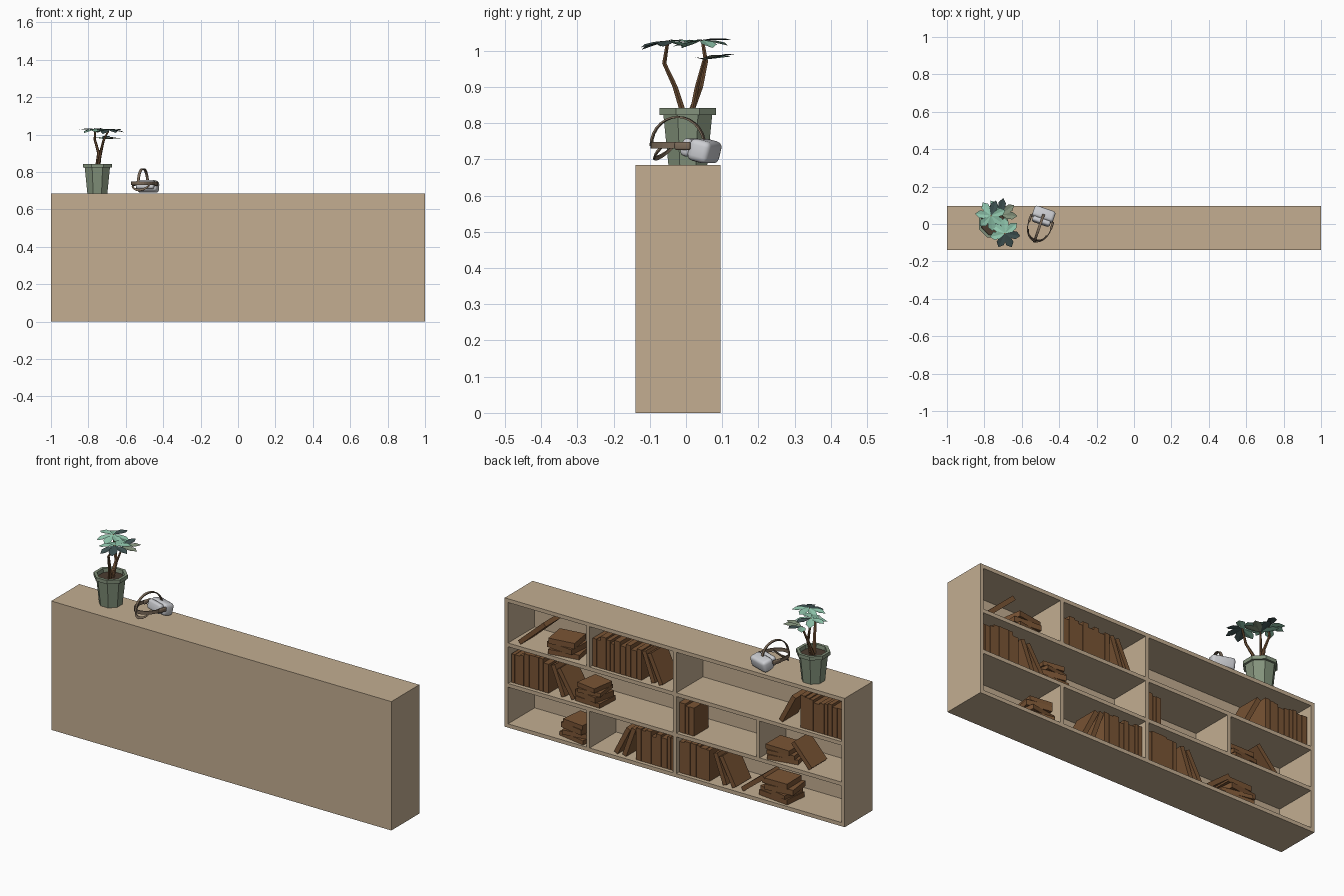
import bpy, bmesh, math, random
from mathutils import Matrix, Vector

if "Cube" in bpy.data.objects:
    bpy.data.objects.remove(bpy.data.objects["Cube"])

random.seed(4)


def mat(name, r, g, b):
    m = bpy.data.materials.new(name)
    m.diffuse_color = (r, g, b, 1)
    m.use_nodes = True
    m.node_tree.nodes["Principled BSDF"].inputs["Base Color"].default_value = m.diffuse_color
    return m


WOOD = mat("light wood", .546, .423, .284)
BOOK = mat("book brown", .195, .09, .035)
POT = mat("sage pot", .23, .29, .2)
SOIL = mat("dark soil", .07, .045, .03)
STEM = mat("stem brown", .16, .08, .035)
MINT = mat("mint leaf", .28, .57, .42)
SLATE = mat("dark leaf", .05, .085, .085)
WHITE = mat("headset white", .6, .61, .64)
STRAP = mat("strap brown", .2, .145, .1)


def finish(name, bm, *mats):
    me = bpy.data.meshes.new(name)
    bmesh.ops.recalc_face_normals(bm, faces=bm.faces)
    bm.to_mesh(me)
    bm.free()
    ob = bpy.data.objects.new(name, me)
    for m in mats:
        me.materials.append(m)
    bpy.context.collection.objects.link(ob)
    return ob


def add_box(bm, size, m):
    bmesh.ops.create_cube(bm, size=1, matrix=m @ Matrix.Diagonal((*size, 1)))


def board(name, x0, x1, y0, y1, z0, z1):
    bm = bmesh.new()
    add_box(bm, (x1 - x0, y1 - y0, z1 - z0),
            Matrix.Translation(((x0 + x1) / 2, (y0 + y1) / 2, (z0 + z1) / 2)))
    return finish(name, bm, WOOD)


# bookcase, open towards +y
T, Y0, Y1, H = .02, -.14, .095, .685
S = [(T, .215), (.235, .43), (.45, H - T)]      # clear heights of the three rows
board("back_panel", -1, 1, Y0, Y0 + .012, 0, H)
board("top_board", -1, 1, Y0 + .012, Y1, H - T, H)
board("bottom_board", -1, 1, Y0 + .012, Y1, 0, T)
for n, x in (("left", -1), ("right", 1 - T)):
    board(n + "_side", x, x + T, Y0 + .012, Y1, T, H - T)
for i in (0, 1):
    board("shelf", -1 + T, 1 - T, Y0 + .012, Y1, S[i][1], S[i + 1][0])
for row, x in ((0, 0), (1, 0), (2, 0), (0, .51), (2, .51), (1, -.49)):
    board("divider", x - T / 2, x + T / 2, Y0 + .012, Y1, *S[row])


# books
def upright(name, x, end, row):
    """standing books filling from x to end"""
    bm = bmesh.new()
    d = 1 if end > x else -1
    while (end - x) * d > .012:
        t = random.uniform(.02, .036)
        h, dep = random.uniform(.145, .175), random.uniform(.12, .135)
        add_box(bm, (t - .002, dep, h),
                Matrix.Translation((x + d * t / 2, .075 - dep / 2, S[row][0] + h / 2)))
        x += d * t
    finish(name, bm, BOOK)


def lean(name, x, row, deg, h=.165, t=.024):
    """book with its foot at x, tipped towards +x for positive angles"""
    bm = bmesh.new()
    s = 1 if deg > 0 else -1
    m = (Matrix.Translation((x, .01, S[row][0])) @ Matrix.Rotation(math.radians(deg), 4, 'Y')
         @ Matrix.Translation((-s * t / 2, 0, h / 2)))
    add_box(bm, (t, .13, h), m)
    finish(name, bm, BOOK)


def stack(name, x, row, n, w=.165):
    bm = bmesh.new()
    z = S[row][0]
    for i in range(n):
        t = random.uniform(.02, .03)
        m = (Matrix.Translation((x + random.uniform(-.012, .012), .01, z + t / 2))
             @ Matrix.Rotation(random.uniform(-.2, .2), 4, 'Z'))
        add_box(bm, (w - .012 * i, .125, t), m)
        z += t
    finish(name, bm, BOOK)


upright("books_top_middle", .497, .22, 2)
lean("leaning_book", .15, 2, 20)
lean("leaning_book", .105, 2, 25)
stack("book_stack", .69, 2, 3)
lean("leaning_book", .92, 2, -48, .2)
upright("books_top_left", -.975, -.72, 2)
lean("leaning_book", -.62, 2, -28)
upright("books_middle_right", .975, .76, 1)
lean("leaning_book", .68, 1, 22)
lean("leaning_book", .62, 1, 32)
stack("book_stack", .535, 1, 4, .15)
upright("books_middle_centre", -.013, -.1, 1)
stack("book_stack", -.6, 1, 3)
lean("leaning_book", -.775, 1, 42, .155)
stack("book_stack", .615, 0, 4, .16)
upright("books_bottom_centre", .013, .23, 0)
lean("leaning_book", .30, 0, -20)
lean("leaning_book", .35, 0, -27)
upright("books_bottom_left", -.013, -.2, 0)
lean("leaning_book", -.27, 0, 20)
lean("leaning_book", -.325, 0, 28)
lean("leaning_book", -.39, 0, -52, .16)
stack("book_stack", -.58, 0, 4, .18)

# plant pot: octagonal lathe profile with a soil disc
PX, PY = -.752, .005
bm = bmesh.new()
profile = [(.058, H), (.073, .823), (.084, .823), (.084, .842), (.068, .842), (.066, .822)]
rings = [[bm.verts.new((PX + r * math.cos(math.tau * (k + .5) / 8),
                        PY + r * math.sin(math.tau * (k + .5) / 8), z)) for k in range(8)]
         for r, z in profile]
for a, b in zip(rings, rings[1:]):
    for k in range(8):
        bm.faces.new((a[k], a[k - 1], b[k - 1], b[k]))
bm.faces.new(rings[0])
bm.faces.new(rings[-1]).material_index = 1
finish("plant_pot", bm, POT, SOIL)


# stems
def tube(name, pts, r0, r1):
    bm = bmesh.new()
    last = None
    for i, p in enumerate(pts):
        r = r0 + (r1 - r0) * i / (len(pts) - 1)
        ring = [bm.verts.new((p[0] + r * math.cos(math.tau * k / 6),
                              p[1] + r * math.sin(math.tau * k / 6), p[2])) for k in range(6)]
        if last:
            for k in range(6):
                bm.faces.new((last[k], last[k - 1], ring[k - 1], ring[k]))
        else:
            bm.faces.new(ring)
        last = ring
    bm.faces.new(last)
    return finish(name, bm, STEM)


TIPS = [(-.765, .045, 1.03), (-.69, -.05, 1.028), (-.715, .05, .975)]
tube("stem_back", [(-.755, .01, .82), (-.745, .04, .9), (-.765, .055, .97), TIPS[0]], .01, .005)
tube("stem_front", [(-.75, -.005, .82), (-.735, -.03, .9), (-.72, -.06, .965), TIPS[1]], .01, .005)
tube("stem_short", [(-.745, .015, .82), (-.735, .03, .9), TIPS[2]], .008, .005)


# leaves: folded blades fanned around each stem tip
def leaf(tip, yaw, droop, length, width, colour):
    bm = bmesh.new()
    m = (Matrix.Translation(tip) @ Matrix.Rotation(math.radians(yaw), 4, 'Z')
         @ Matrix.Rotation(math.radians(droop), 4, 'Y'))
    mid = [bm.verts.new(m @ Vector((u * length, 0, 0))) for u in (0, .6, 1)]
    for s in (-1, 1):
        a = bm.verts.new(m @ Vector((.4 * length, s * width * .45, .004)))
        b = bm.verts.new(m @ Vector((.72 * length, s * width * .5, .004)))
        bm.faces.new((mid[0], a, b, mid[1]))
        bm.faces.new((mid[1], b, mid[2]))
    finish("leaf", bm, colour)


for i in range(7):
    leaf(TIPS[0], 20 + i * 51, random.uniform(-4, 18), .085, .042, SLATE if i == 1 else MINT)
for i in range(7):
    leaf(TIPS[1], -10 + i * 51, random.uniform(2, 20), .085, .042, SLATE if i in (0, 5, 6) else MINT)
for yaw, c in ((80, SLATE), (35, POT), (-5, POT), (125, MINT)):
    leaf(TIPS[2], yaw, random.uniform(-12, 0), .092, .04, c)

# headset, built facing local +y and turned on the shelf top
PLACE = Matrix.Translation((-.505, -.013, H)) @ Matrix.Rotation(math.radians(-19), 4, 'Z')


def rounded(name, size, m, bevel, colour):
    bm = bmesh.new()
    add_box(bm, size, m)
    bmesh.ops.bevel(bm, geom=bm.edges[:], offset=bevel, segments=3, profile=.5, affect='EDGES')
    ob = finish(name, bm, colour)
    ob.matrix_world = PLACE
    for p in ob.data.polygons:
        p.use_smooth = True


def ribbon(name, pts, width):
    """flat strap along pts, widened along the given vector"""
    bm = bmesh.new()
    w = Vector(width) / 2
    rows = [(bm.verts.new(Vector(p) - w), bm.verts.new(Vector(p) + w)) for p in pts]
    for a, b in zip(rows, rows[1:]):
        bm.faces.new((a[0], b[0], b[1], a[1]))
    ob = finish(name, bm, STRAP)
    ob.matrix_world = PLACE
    mod = ob.modifiers.new("thickness", 'SOLIDIFY')
    mod.thickness, mod.offset = .005, 0


tilt = Matrix.Translation((0, .068, .038)) @ Matrix.Rotation(math.radians(-14), 4, 'X')
rounded("headset_body", (.118, .062, .062), tilt, .016, WHITE)
rounded("headset_face_pad", (.1, .03, .05), tilt @ Matrix.Translation((0, -.04, 0)), .012, WHITE)
for s in (-1, 1):
    rounded("strap_joint", (.012, .045, .022),
            Matrix.Translation((s * .062, .025, .052)), .005, STRAP)
ribbon("side_strap", [(.063 * math.cos(a), .005 - .09 * math.sin(a), .054)
                      for a in [math.pi * k / 14 for k in range(15)]], (0, 0, .018))
ribbon("rear_cradle", [(.05 * math.cos(a), -.035 - .04 * math.sin(a), .054 - .036 * math.sin(a))
                       for a in [math.pi * k / 10 for k in range(11)]], (0, .004, .012))
ribbon("top_strap", [(0, -.01 + .078 * math.cos(a), .052 + .08 * math.sin(a))
                     for a in [math.pi * k / 14 for k in range(15)]], (.014, 0, 0))
